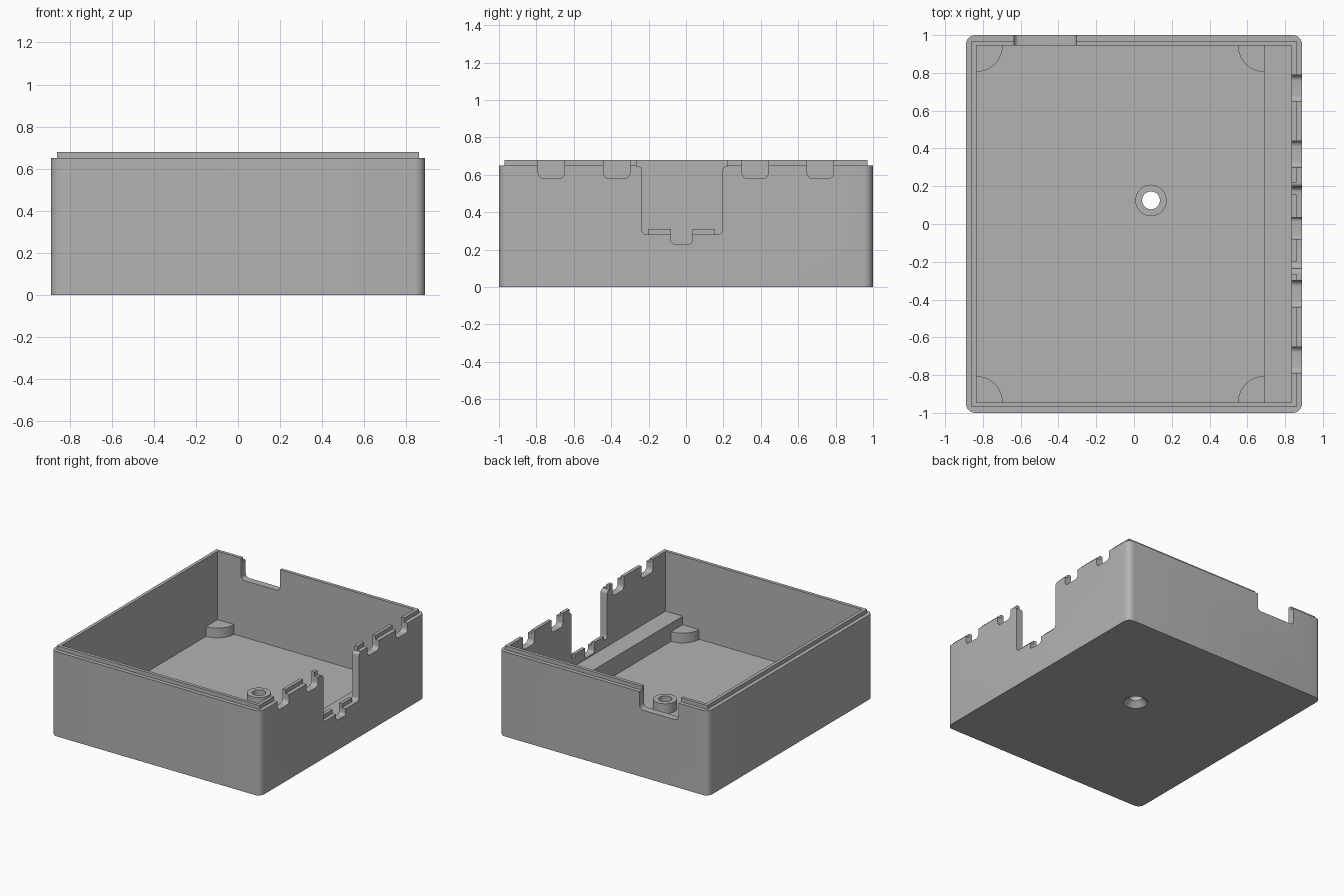
import bpy, bmesh
from math import sin, cos, tan, pi
from mathutils import Vector

cube = bpy.data.objects.get("Cube")
if cube:
    bpy.data.objects.remove(cube, do_unlink=True)

grey = bpy.data.materials.new("plain grey")
grey.use_nodes = True
colour = (0.45, 0.45, 0.45, 1)
grey.diffuse_color = colour
grey.node_tree.nodes["Principled BSDF"].inputs["Base Color"].default_value = colour

IX, IY = 0.835, 0.945      # inner half sizes
FLOOR, RIM, TOP = 0.08, 0.65, 0.68
POST_TOP, LEDGE_TOP, LEDGE_X = 0.155, 0.22, 0.69


def fillet(points, steps=6):
    """Round each corner given as (u, v, radius)."""
    out = []
    for i, (u, v, r) in enumerate(points):
        p = Vector((u, v))
        if not r:
            out.append(p)
            continue
        a = (Vector(points[i - 1][:2]) - p).normalized()
        b = (Vector(points[(i + 1) % len(points)][:2]) - p).normalized()
        angle = a.angle(b)
        centre = p + (a + b).normalized() * r / sin(angle / 2)
        d, sweep = r / tan(angle / 2), pi - angle
        s, e = p + a * d - centre, p + b * d - centre
        for k in range(steps + 1):
            t = k / steps
            out.append(centre + (s * sin((1 - t) * sweep) + e * sin(t * sweep)) / sin(sweep))
    return out


def rect(u0, u1, v0, v1, low=0, high=0):
    return fillet([(u0, v0, low), (u1, v0, low), (u1, v1, high), (u0, v1, high)])


def finish(name, bm):
    bmesh.ops.recalc_face_normals(bm, faces=bm.faces)
    mesh = bpy.data.meshes.new(name)
    bm.to_mesh(mesh)
    bm.free()
    mesh.materials.append(grey)
    ob = bpy.data.objects.new(name, mesh)
    bpy.context.collection.objects.link(ob)
    return ob


def prism(name, outline, lo, hi, axis="z"):
    """Extrude an outline along an axis from lo to hi."""
    place = {"x": lambda p, w: (w, p[0], p[1]),
             "y": lambda p, w: (p[0], w, p[1]),
             "z": lambda p, w: (p[0], p[1], w)}[axis]
    bm = bmesh.new()
    face = bm.faces.new([bm.verts.new(place(p, lo)) for p in outline])
    new = bmesh.ops.extrude_face_region(bm, geom=[face])["geom"]
    move = Vector(place((0, 0), hi - lo))
    bmesh.ops.translate(bm, vec=move, verts=[g for g in new if isinstance(g, bmesh.types.BMVert)])
    return finish(name, bm)


def lathe(name, profile, x, y, steps=48):
    """Closed solid of revolution from (radius, z) pairs, bottom to top."""
    bm = bmesh.new()
    rings = [[bm.verts.new((x + r * cos(2 * pi * k / steps), y + r * sin(2 * pi * k / steps), z))
              for k in range(steps)] for r, z in profile]
    for a, b in zip(rings, rings[1:]):
        for k in range(steps):
            j = (k + 1) % steps
            bm.faces.new((a[k], a[j], b[j], b[k]))
    bm.faces.new(rings[0])
    bm.faces.new(rings[-1])
    return finish(name, bm)


def combine(target, other, operation="DIFFERENCE", keep=False):
    mod = target.modifiers.new("combine", "BOOLEAN")
    mod.operation, mod.solver, mod.object = operation, "EXACT", other
    bpy.context.view_layer.objects.active = target
    bpy.ops.object.modifier_apply(modifier=mod.name)
    if not keep:
        bpy.data.objects.remove(other, do_unlink=True)


# Case with a stepped rim, hollowed out
case = prism("case", rect(-0.89, 0.89, -1, 1, 0.05, 0.05), 0, RIM)
combine(case, prism("rim", rect(-0.86, 0.86, -0.97, 0.97), 0.3, TOP), "UNION")
combine(case, prism("cavity", rect(-IX, IX, -IY, IY), FLOOR, 1))

# Small notches along the right wall
for y in (-0.72, -0.37, 0.37, 0.718):
    combine(case, prism("notch", rect(y - 0.07, y + 0.07, 0.58, 0.8, 0.03), 0.8, 1, "x"))

# Large opening in the right wall, with a slot at its foot
opening = fillet([(-0.235, 0.28, 0.025), (-0.08, 0.28, 0), (-0.08, 0.23, 0.02), (0.035, 0.23, 0.02),
                  (0.035, 0.28, 0), (0.195, 0.28, 0.025), (0.195, 0.645, 0.023), (0.22, 0.645, 0),
                  (0.22, 0.8, 0), (-0.265, 0.8, 0), (-0.265, 0.645, 0), (-0.235, 0.645, 0.023)])
combine(case, prism("opening", opening, 0.8, 1, "x"))

# Opening in the back wall
combine(case, prism("back_opening", rect(-0.635, -0.305, 0.515, 0.8, 0.03), 0.9, 1.1, "y"))

# Screw boss and its countersunk hole
bx, by = 0.09, 0.125
boss = lathe("screw_boss", [(0.083, FLOOR), (0.083, POST_TOP)], bx, by)
hole = lathe("hole", [(0.085, -0.02), (0.085, 0), (0.047, 0.04), (0.047, 0.3)], bx, by)
combine(case, hole, keep=True)
combine(boss, hole)

# Tongues on the sill of the large opening
parts = [case, boss]
for side, (y0, y1) in (("front", (-0.2, -0.08)), ("back", (0.035, 0.155))):
    parts.append(prism(side + "_tongue", rect(y0, y1, 0.28, 0.31), IX, 0.86, "x"))

# Ledge along the right wall
parts.append(prism("ledge", rect(LEDGE_X, IX, -IY, IY), FLOOR, LEDGE_TOP))

# Quarter round corner posts
for sy, end in ((-1, "front"), (1, "back")):
    for x, dx, side in ((-IX, 1, "left"), (LEDGE_X, -1, "right")):
        arc = [(x + dx * 0.14 * cos(k * pi / 24), sy * (IY - 0.14 * sin(k * pi / 24))) for k in range(13)]
        parts.append(prism(f"{end}_{side}_post", [(x, sy * IY)] + arc, FLOOR, POST_TOP))

# Smooth the round corners, keep the edges crisp
bpy.ops.object.select_all(action="DESELECT")
for ob in parts:
    ob.select_set(True)
bpy.context.view_layer.objects.active = case
bpy.ops.object.shade_smooth_by_angle(angle=pi / 6)
